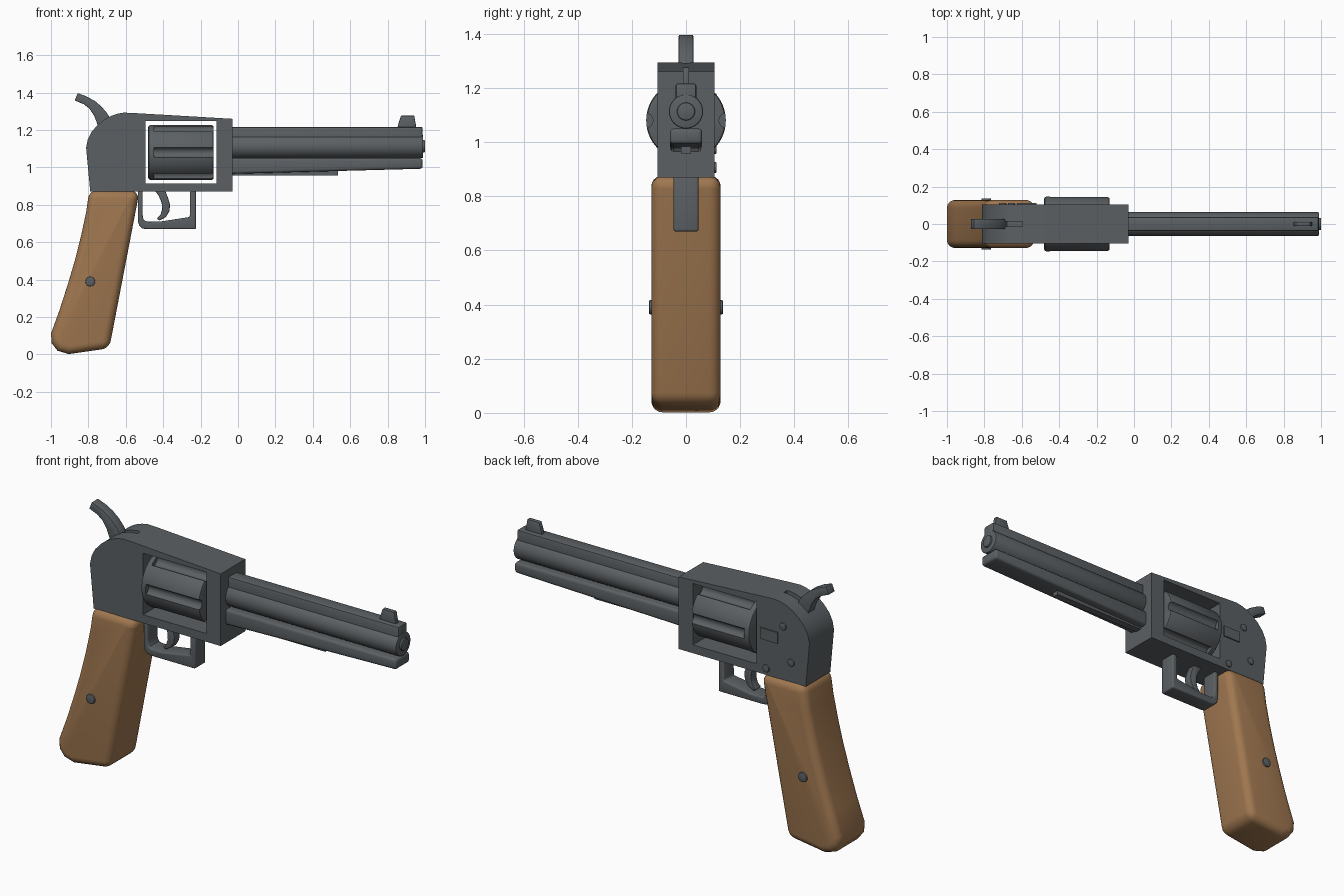
import bpy, bmesh, math
from mathutils import Matrix, Vector

if "Cube" in bpy.data.objects:
    bpy.data.objects.remove(bpy.data.objects["Cube"])


def material(name, rgb):
    m = bpy.data.materials.new(name)
    m.diffuse_color = (*rgb, 1)
    m.use_nodes = True
    m.node_tree.nodes["Principled BSDF"].inputs["Base Color"].default_value = m.diffuse_color
    return m


STEEL = material("gunmetal grey", (0.105, 0.117, 0.125))
WOOD = material("warm brown wood", (0.35, 0.185, 0.08))


def make(name, bm, mat):
    bmesh.ops.recalc_face_normals(bm, faces=bm.faces)
    me = bpy.data.meshes.new(name)
    bm.to_mesh(me)
    bm.free()
    ob = bpy.data.objects.new(name, me)
    bpy.context.collection.objects.link(ob)
    me.materials.append(mat)
    return ob


def select(ob):
    bpy.ops.object.select_all(action='DESELECT')
    ob.select_set(True)
    bpy.context.view_layer.objects.active = ob


def bevel(ob, width, segments=3, angle=45):
    mod = ob.modifiers.new("bevel", 'BEVEL')
    mod.width, mod.segments = width, segments
    mod.limit_method, mod.angle_limit = 'ANGLE', math.radians(angle)
    mod.use_clamp_overlap = False
    select(ob)
    bpy.ops.object.modifier_apply(modifier="bevel")


def cut(ob, cutter):
    mod = ob.modifiers.new("cut", 'BOOLEAN')
    mod.operation, mod.solver, mod.object = 'DIFFERENCE', 'EXACT', cutter
    select(ob)
    bpy.ops.object.modifier_apply(modifier="cut")
    bpy.data.objects.remove(cutter)


def smooth(ob, angle=35):
    select(ob)
    bpy.ops.object.shade_smooth_by_angle(angle=math.radians(angle))
    return ob


def prism(name, pts, half, mat=STEEL, width=0.0, segments=3):
    """Side profile (x, z) extruded from y = -half to y = +half."""
    bm = bmesh.new()
    f = bm.faces.new([bm.verts.new((x, -half, z)) for x, z in pts])
    r = bmesh.ops.extrude_face_region(bm, geom=[f])
    bmesh.ops.translate(bm, vec=(0, 2 * half, 0),
                        verts=[v for v in r["geom"] if isinstance(v, bmesh.types.BMVert)])
    ob = make(name, bm, mat)
    if width:
        bevel(ob, width, segments)
    return smooth(ob)


def box(name, x0, x1, z0, z1, half, width=0.0):
    return prism(name, [(x0, z0), (x1, z0), (x1, z1), (x0, z1)], half, STEEL, width, 2)


def rod(name, start, end, r, width=0.0, sides=48, r2=None):
    a, b = Vector(start), Vector(end)
    d = b - a
    rot = d.to_track_quat('Z', 'Y').to_matrix().to_4x4()
    bm = bmesh.new()
    bmesh.ops.create_cone(bm, cap_ends=True, segments=sides, radius1=r,
                          radius2=r if r2 is None else r2, depth=d.length,
                          matrix=Matrix.Translation((a + b) / 2) @ rot)
    ob = make(name, bm, STEEL)
    if width:
        bevel(ob, width, 2)
    return smooth(ob)


# Frame with cylinder window and sighting groove
frame = prism("frame", [
    (-0.79, 0.87), (-0.812, 1.105), (-0.803, 1.15), (-0.783, 1.19), (-0.75, 1.228),
    (-0.715, 1.256), (-0.68, 1.275), (-0.645, 1.287), (-0.61, 1.293), (-0.56, 1.291),
    (-0.03, 1.26), (-0.03, 0.87)], 0.105)
cut(frame, box("window_cutter", -0.495, -0.115, 0.915, 1.247, 0.3))
cut(frame, box("groove_cutter", -0.72, -0.595, 1.25, 1.4, 0.014))
smooth(frame, 25)

# Cylinder with six flutes open to the front
cylinder = rod("cylinder", (-0.48, 0, 1.08), (-0.13, 0, 1.08), 0.147, 0.012, 64)
for i in range(6):
    a = math.radians(60 * i)
    y, z = 0.15 * math.cos(a), 1.08 + 0.15 * math.sin(a)
    cut(cylinder, rod("flute_cutter", (-0.45, y, z), (-0.05, y, z), 0.028, sides=24))
smooth(cylinder)

# Barrel, rib, lug and muzzle
rod("barrel", (-0.06, 0, 1.113), (0.99, 0, 1.113), 0.063, 0.006)
rod("muzzle", (0.97, 0, 1.113), (1.0, 0, 1.113), 0.033, 0.005, 32)
box("top_rib", -0.06, 0.987, 1.12, 1.217, 0.038, 0.009)
prism("under_lug", [(-0.06, 0.965), (0.987, 0.993), (0.987, 1.05), (-0.06, 1.05)],
      0.06, STEEL, 0.014)
box("under_lug_plate", -0.06, 0.535, 0.957, 1.0, 0.019)
prism("front_sight", [(0.85, 1.2), (0.858, 1.235), (0.872, 1.277), (0.942, 1.277),
                      (0.956, 1.2)], 0.012, STEEL, 0.004, 2)

# Hammer
prism("hammer", [
    (-0.857, 1.397), (-0.81, 1.38), (-0.765, 1.355), (-0.73, 1.325), (-0.70, 1.29),
    (-0.68, 1.255), (-0.68, 1.2), (-0.74, 1.19), (-0.753, 1.235), (-0.77, 1.278),
    (-0.795, 1.315), (-0.825, 1.338), (-0.873, 1.358)], 0.027, STEEL, 0.004, 2)

# Trigger guard and trigger
prism("trigger_guard", [
    (-0.535, 0.875), (-0.535, 0.71), (-0.527, 0.687), (-0.512, 0.674), (-0.49, 0.67),
    (-0.225, 0.67), (-0.225, 0.875), (-0.256, 0.875), (-0.258, 0.735), (-0.42, 0.71),
    (-0.485, 0.71), (-0.5, 0.716), (-0.508, 0.73), (-0.51, 0.75), (-0.51, 0.875)],
    0.046, STEEL, 0.008)
prism("trigger", [
    (-0.455, 0.89), (-0.425, 0.85), (-0.408, 0.81), (-0.406, 0.775), (-0.415, 0.745),
    (-0.435, 0.725), (-0.418, 0.716), (-0.385, 0.735), (-0.367, 0.765), (-0.363, 0.80),
    (-0.375, 0.84), (-0.395, 0.89)], 0.024, STEEL, 0.005, 2)

# Wooden grip
prism("grip", [
    (-0.795, 0.878), (-0.53, 0.874), (-0.535, 0.83), (-0.688, 0.033), (-0.905, 0.002),
    (-0.965, 0.02), (-0.996, 0.06), (-1.0, 0.112), (-0.955, 0.235), (-0.91, 0.375),
    (-0.873, 0.5), (-0.84, 0.63), (-0.812, 0.76)], 0.128, WOOD, 0.042, 5)

# Grip screws on both sides, frame screws and plate on the back side
for name, s in (("front", -1), ("back", 1)):
    rod(f"grip_screw_{name}", (-0.79, 0.1 * s, 0.39), (-0.79, 0.137 * s, 0.39), 0.026, 0.005, 24)
for i, (x, z) in enumerate([(-0.655, 1.16), (-0.703, 0.976), (-0.554, 0.906)]):
    rod(f"frame_screw_{i + 1}", (x, 0.09, z), (x, 0.113, z), 0.02, 0.004, 20)
plate = box("side_plate", -0.625, -0.52, 1.06, 1.12, 0.01)
plate.location.y = 0.102
